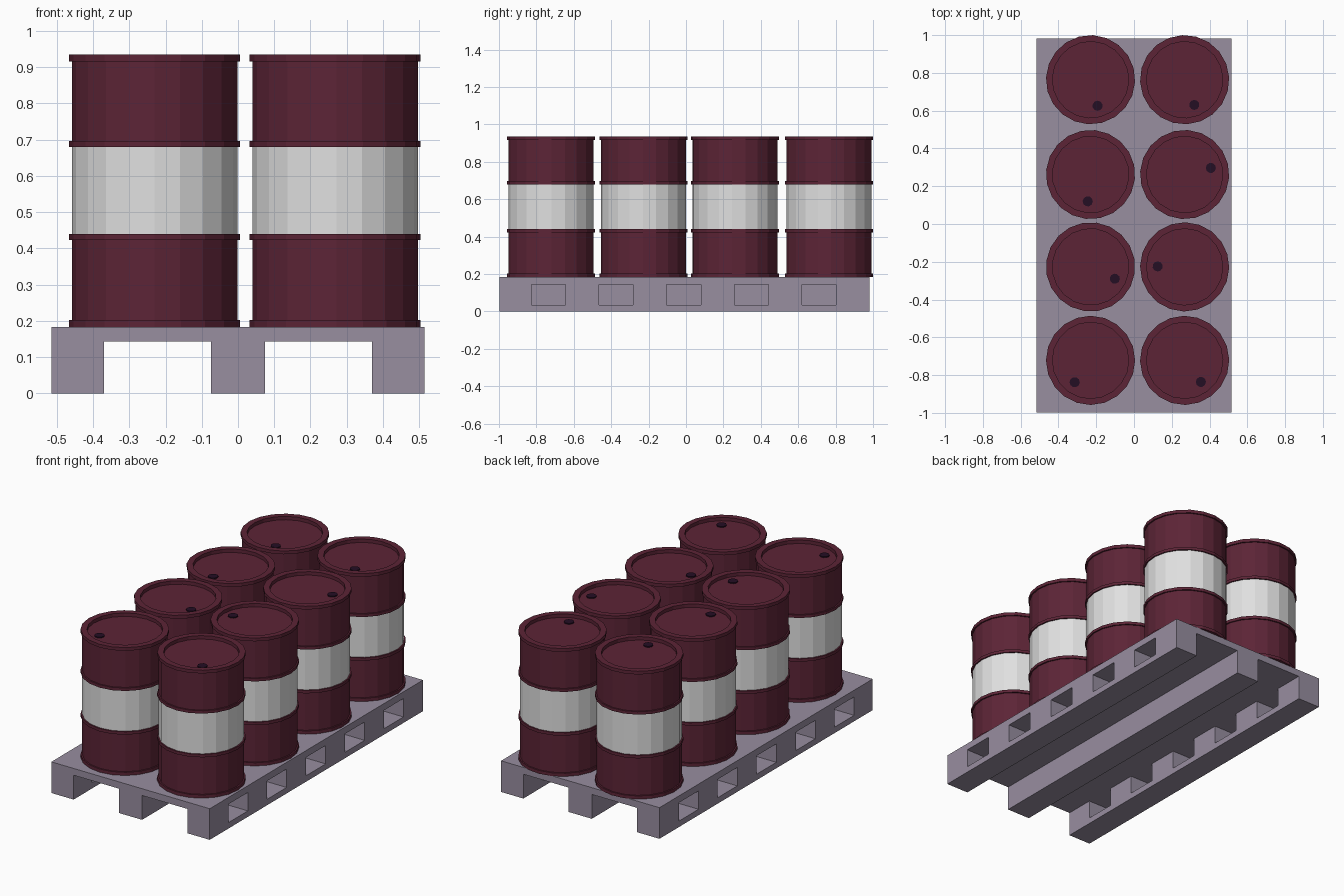
import bpy, bmesh, math
from mathutils import Matrix

if "Cube" in bpy.data.objects:
    bpy.data.objects.remove(bpy.data.objects["Cube"])


def material(name, srgb):
    m = bpy.data.materials.new(name)
    lin = [(c / 255 / 12.92) if c < 10 else ((c / 255 + 0.055) / 1.055) ** 2.4 for c in srgb]
    m.diffuse_color = (*lin, 1)
    m.use_nodes = True
    m.node_tree.nodes["Principled BSDF"].inputs["Base Color"].default_value = m.diffuse_color
    return m


RED = material("drum maroon", (92, 36, 54))
WHITE = material("drum white band", (224, 224, 224))
DARK = material("bung dark", (36, 14, 36))
PALLET = material("pallet grey purple", (152, 142, 160))


def add_object(name, mesh, loc=(0, 0, 0), angle=0):
    ob = bpy.data.objects.new(name, mesh)
    ob.location = loc
    ob.rotation_euler.z = angle
    bpy.context.collection.objects.link(ob)
    return ob


def finish(bm, name, mats):
    bmesh.ops.remove_doubles(bm, verts=bm.verts, dist=1e-5)
    bmesh.ops.recalc_face_normals(bm, faces=bm.faces)
    me = bpy.data.meshes.new(name)
    bm.to_mesh(me)
    bm.free()
    for m in mats:
        me.materials.append(m)
    return me


# Pallet: solid cells of a cut grid, keeping only the outside faces
xs = [-0.515, -0.37, -0.075, 0.075, 0.37, 0.515]
ys = [-0.998]
for c in (-0.735, -0.375, -0.012, 0.35, 0.71):
    ys += [c - 0.091, c + 0.091]
ys.append(0.982)
zs = [0, 0.035, 0.143, 0.183]
cuts = (xs, ys, zs)


def solid(i, j, k):
    if not (0 <= i < 5 and 0 <= j < len(ys) - 1 and 0 <= k < 3):
        return False
    if k == 2:
        return True                      # deck
    if i in (1, 3):
        return False                     # fork channels
    return k == 0 or i == 2 or j % 2 == 0  # windows only in outer beams


bm = bmesh.new()
for i in range(5):
    for j in range(len(ys) - 1):
        for k in range(3):
            if not solid(i, j, k):
                continue
            for axis in range(3):
                for side in (0, 1):
                    n = [i, j, k]
                    n[axis] += 1 if side else -1
                    if solid(*n):
                        continue
                    quad = []
                    for a, b in ((0, 0), (1, 0), (1, 1), (0, 1)):
                        idx = [i, j, k]
                        idx[axis] += side
                        idx[(axis + 1) % 3] += a
                        idx[(axis + 2) % 3] += b
                        quad.append(bm.verts.new([cuts[d][idx[d]] for d in range(3)]))
                    bm.faces.new(quad)
add_object("pallet", finish(bm, "pallet", [PALLET]))

# Drum: lathed profile (radius, height) with four hoops and a sunken lid
SIDES, R, H = 20, 0.228, 0.236
profile = [(0, 0), (H, 0), (H, 0.019), (R, 0.019), (R, 0.240), (H, 0.240), (H, 0.257),
           (R, 0.257), (R, 0.497), (H, 0.497), (H, 0.514), (R, 0.514), (R, 0.733),
           (H, 0.733), (H, 0.752), (0.202, 0.752), (0.202, 0.732), (0, 0.732)]
bm = bmesh.new()
vs = [bm.verts.new((r, 0, z)) for r, z in profile]
es = [bm.edges.new(p) for p in zip(vs, vs[1:])]
bmesh.ops.spin(bm, geom=vs + es, cent=(0, 0, 0), axis=(0, 0, 1),
               angle=math.tau, steps=SIDES, use_duplicate=False)
drum = finish(bm, "drum", [RED, WHITE])
for p in drum.polygons:                  # white middle band between the hoops
    if abs(p.normal.z) < 0.5 and 0.26 < p.center.z < 0.49:
        p.material_index = 1

# Bung: thin dark cap near the lid edge
bm = bmesh.new()
bmesh.ops.create_cone(bm, cap_ends=True, segments=10, radius1=0.027, radius2=0.027,
                      depth=0.006, matrix=Matrix.Translation((0.143, 0, 0.735)))
bung = finish(bm, "bung", [DARK])

# Two columns of four drums, each turned differently (bung angle in degrees)
rows = [(-0.722, -126, -53), (-0.227, -26, 179), (0.262, -96, 14), (0.764, -75, -69)]
for n, (y, left, right) in enumerate(rows, 1):
    for side, x, deg in (("left", -0.230, left), ("right", 0.268, right)):
        loc, ang = (x, y, 0.183), math.radians(deg)
        add_object(f"drum_{side}_{n}", drum, loc, ang)
        add_object(f"bung_{side}_{n}", bung, loc, ang)
